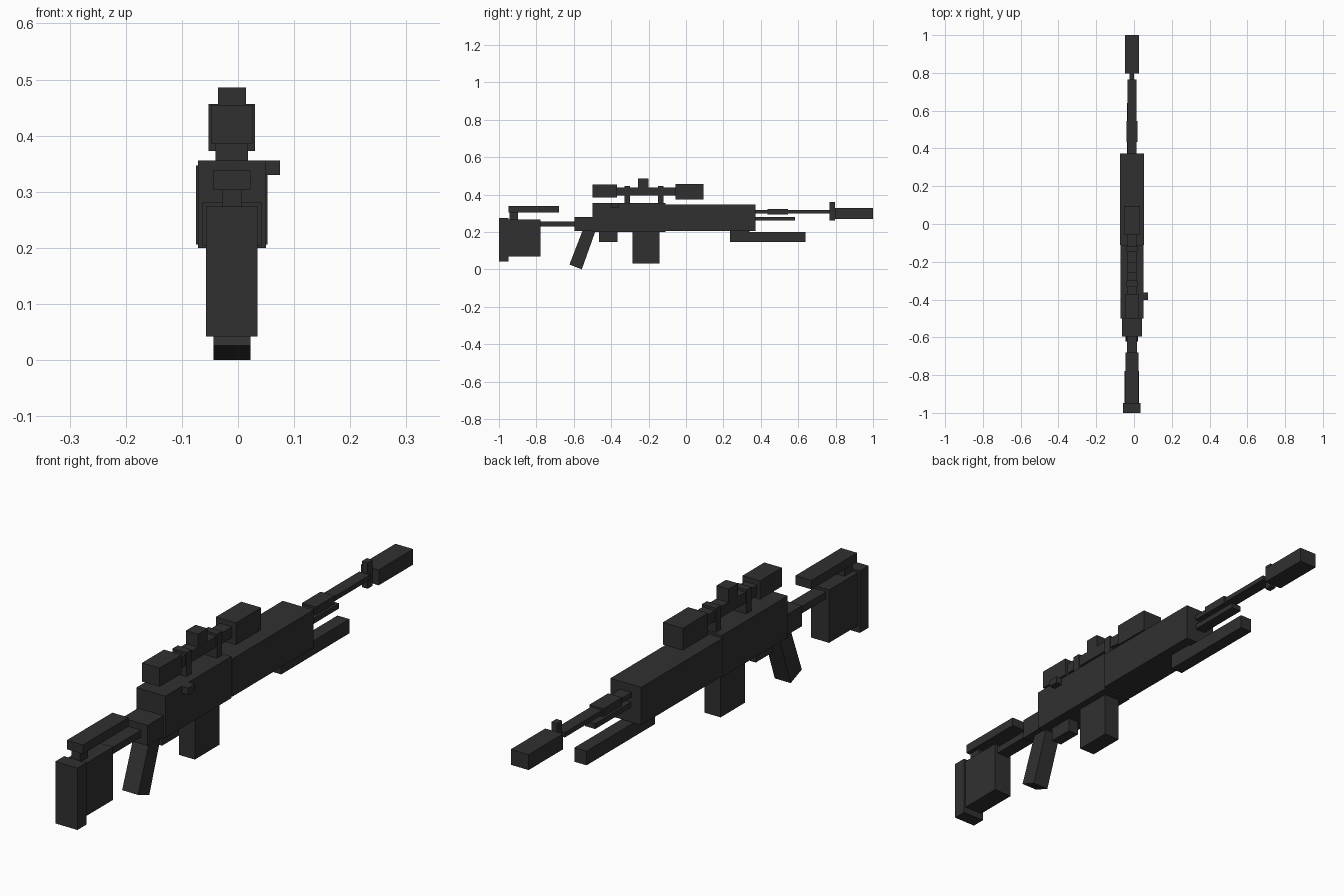
import bpy, bmesh

mat = bpy.data.materials.new("dark grey")
mat.diffuse_color = (0.03, 0.03, 0.03, 1)
CX = -0.011  # centre line of the body


def prism(name, profile, width, cx=CX):
    """Extrude a (y, z) side profile symmetrically across x."""
    bm = bmesh.new()
    face = bm.faces.new([bm.verts.new((cx - width / 2, y, z)) for y, z in profile])
    ext = bmesh.ops.extrude_face_region(bm, geom=[face])
    verts = [v for v in ext["geom"] if isinstance(v, bmesh.types.BMVert)]
    bmesh.ops.translate(bm, vec=(width, 0, 0), verts=verts)
    bmesh.ops.recalc_face_normals(bm, faces=bm.faces)
    mesh = bpy.data.meshes.new(name)
    bm.to_mesh(mesh)
    bm.free()
    mesh.materials.append(mat)
    obj = bpy.data.objects.new(name, mesh)
    bpy.context.collection.objects.link(obj)
    return obj


def block(name, y0, y1, z0, z1, width, cx=CX):
    return prism(name, [(y0, z0), (y1, z0), (y1, z1), (y0, z1)], width, cx)


# Stock
block("butt_pad", -1.0, -0.948, 0.042, 0.274, 0.092)
block("stock", -0.948, -0.777, 0.068, 0.266, 0.076)
block("cheek_rest", -0.95, -0.68, 0.304, 0.338, 0.067)
block("cheek_post", -0.945, -0.897, 0.266, 0.304, 0.034)
block("stock_tube", -0.777, -0.595, 0.23, 0.256, 0.052)

# Body
block("receiver_rear", -0.595, -0.5, 0.204, 0.281, 0.106)
block("receiver", -0.5, -0.11, 0.2, 0.356, 0.121)
block("handguard", -0.11, 0.372, 0.206, 0.347, 0.128)
block("bolt_handle", -0.402, -0.362, 0.33, 0.356, 0.027, 0.0615)

# Underside
prism("grip", [(-0.545, 0.228), (-0.483, 0.208), (-0.557, 0.0), (-0.623, 0.026)], 0.066)
block("trigger_guard", -0.465, -0.366, 0.147, 0.2, 0.044)
block("magazine", -0.287, -0.142, 0.03, 0.2, 0.066)
block("bipod", 0.236, 0.64, 0.147, 0.2, 0.05)
block("bipod_bracket", 0.236, 0.34, 0.2, 0.206, 0.05)

# Barrel
block("lower_rod", 0.372, 0.583, 0.26, 0.28, 0.042)
block("barrel", 0.372, 0.766, 0.299, 0.317, 0.046)
block("barrel_sleeve", 0.435, 0.546, 0.293, 0.324, 0.058)
block("front_sight", 0.766, 0.796, 0.262, 0.359, 0.024)
block("muzzle_brake", 0.796, 1.0, 0.27, 0.328, 0.074)

# Scope
block("scope_eyepiece", -0.5, -0.37, 0.385, 0.455, 0.073)
block("scope_tube", -0.37, -0.056, 0.396, 0.437, 0.05)
block("scope_objective", -0.056, 0.094, 0.373, 0.456, 0.083)
block("scope_turret", -0.257, -0.2, 0.437, 0.486, 0.05)
for name, y in (("rear_scope_mount", -0.315), ("front_scope_mount", -0.134)):
    block(name, y - 0.015, y + 0.015, 0.345, 0.446, 0.058)
